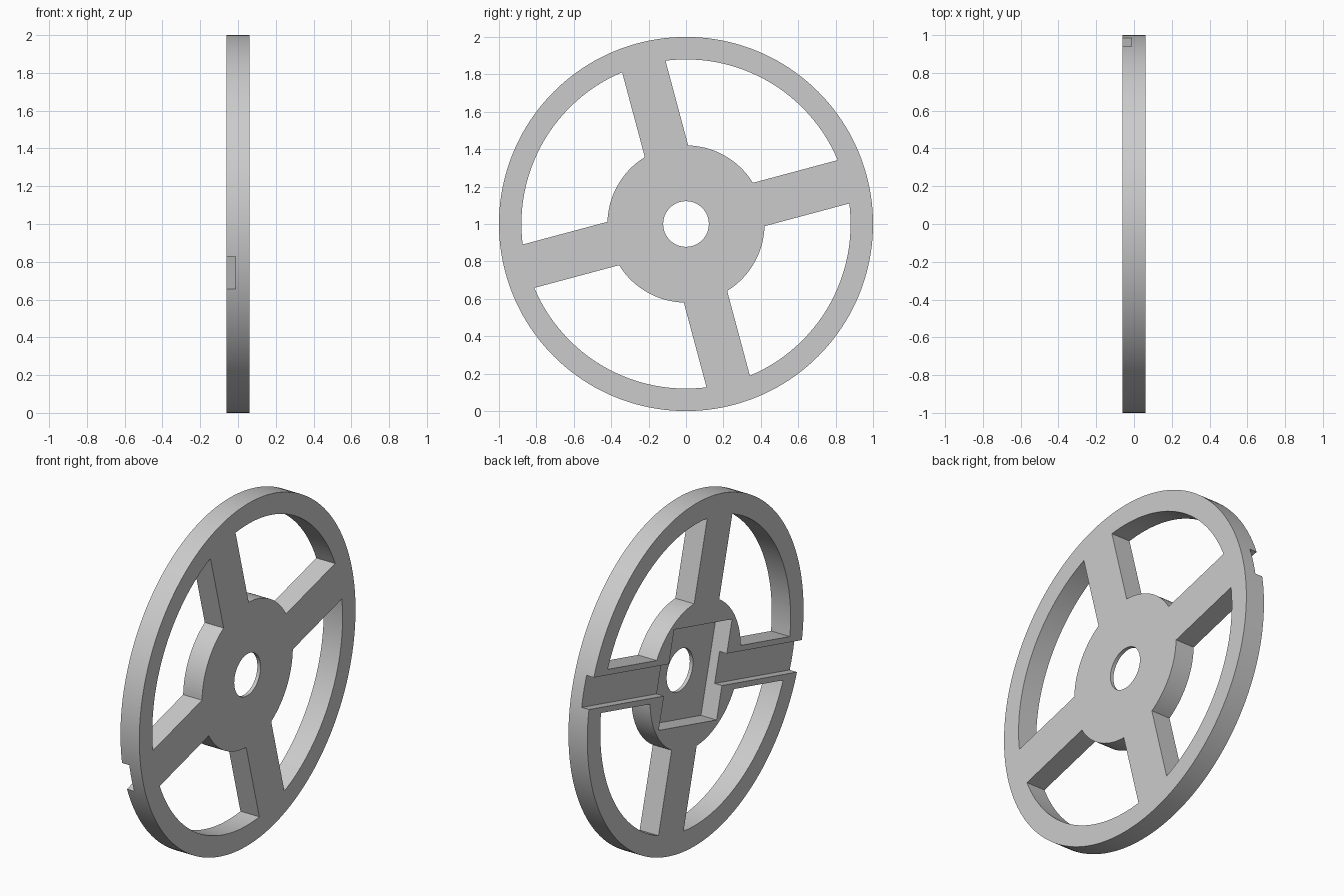
import bpy
from math import sin, cos, asin, pi, radians

if "Cube" in bpy.data.objects:
    bpy.data.objects.remove(bpy.data.objects["Cube"])

HALF = 0.061           # half thickness of the wheel
TILT = radians(15)     # angle of the spokes
HUB, INNER, BORE, SPOKE = 0.42, 0.88, 0.122, 0.12


def arc(radius, start, end, steps):
    """Points on an arc in the wheel plane."""
    return [(radius * cos(start + (end - start) * i / steps),
             radius * sin(start + (end - start) * i / steps))
            for i in range(steps + 1)]


def circle(radius, steps):
    return arc(radius, 0, 2 * pi, steps)[:-1]


def rectangle(a, b):
    return [(-a, -b), (a, -b), (a, b), (-a, b)]


def turn(points, angle):
    return [(u * cos(angle) - v * sin(angle), u * sin(angle) + v * cos(angle))
            for u, v in points]


def prism(name, points, x0, x1):
    """Extrude a profile of the wheel plane along x."""
    n = len(points)
    verts = [(x, u, v + 1) for x in (x0, x1) for u, v in points]
    faces = [list(range(n))[::-1], list(range(n, 2 * n))]
    faces += [(i, (i + 1) % n, (i + 1) % n + n, i + n) for i in range(n)]
    mesh = bpy.data.meshes.new(name)
    mesh.from_pydata(verts, [], faces)
    obj = bpy.data.objects.new(name, mesh)
    bpy.context.collection.objects.link(obj)
    return obj


# Solid disc
wheel = prism("spoked_wheel", circle(1, 160), -HALF, HALF)

# Openings between the four spokes
a_hub, a_rim = asin(SPOKE / HUB), asin(SPOKE / INNER)
window = (arc(INNER, a_rim, pi / 2 - a_rim, 32)
          + arc(HUB, pi / 2 - a_hub, a_hub, 20))
cutters = [prism("window_cutter", turn(window, TILT + k * pi / 2), -0.2, 0.2)
           for k in range(4)]

# Shaft bore, square hub pocket and the shallow groove along one spoke pair
cutters.append(prism("bore_cutter", circle(BORE, 64), -0.2, 0.2))
cutters.append(prism("pocket_cutter", turn(rectangle(0.277, 0.277), TILT), -0.2, 0.04))
cutters.append(prism("groove_cutter", turn(rectangle(1.2, 0.088), TILT), -0.2, -0.014))

bpy.context.view_layer.objects.active = wheel
wheel.select_set(True)
for cutter in cutters:
    mod = wheel.modifiers.new(cutter.name, "BOOLEAN")
    mod.operation = "DIFFERENCE"
    mod.solver = "EXACT"
    mod.object = cutter
    bpy.ops.object.modifier_apply(modifier=mod.name)
    bpy.data.objects.remove(cutter)

# Plain grey
grey = bpy.data.materials.new("light_grey")
grey.use_nodes = True
colour = (0.6, 0.6, 0.6, 1)
grey.diffuse_color = colour
grey.node_tree.nodes["Principled BSDF"].inputs["Base Color"].default_value = colour
wheel.data.materials.clear()
wheel.data.materials.append(grey)
bpy.ops.object.shade_smooth_by_angle(angle=radians(30))
